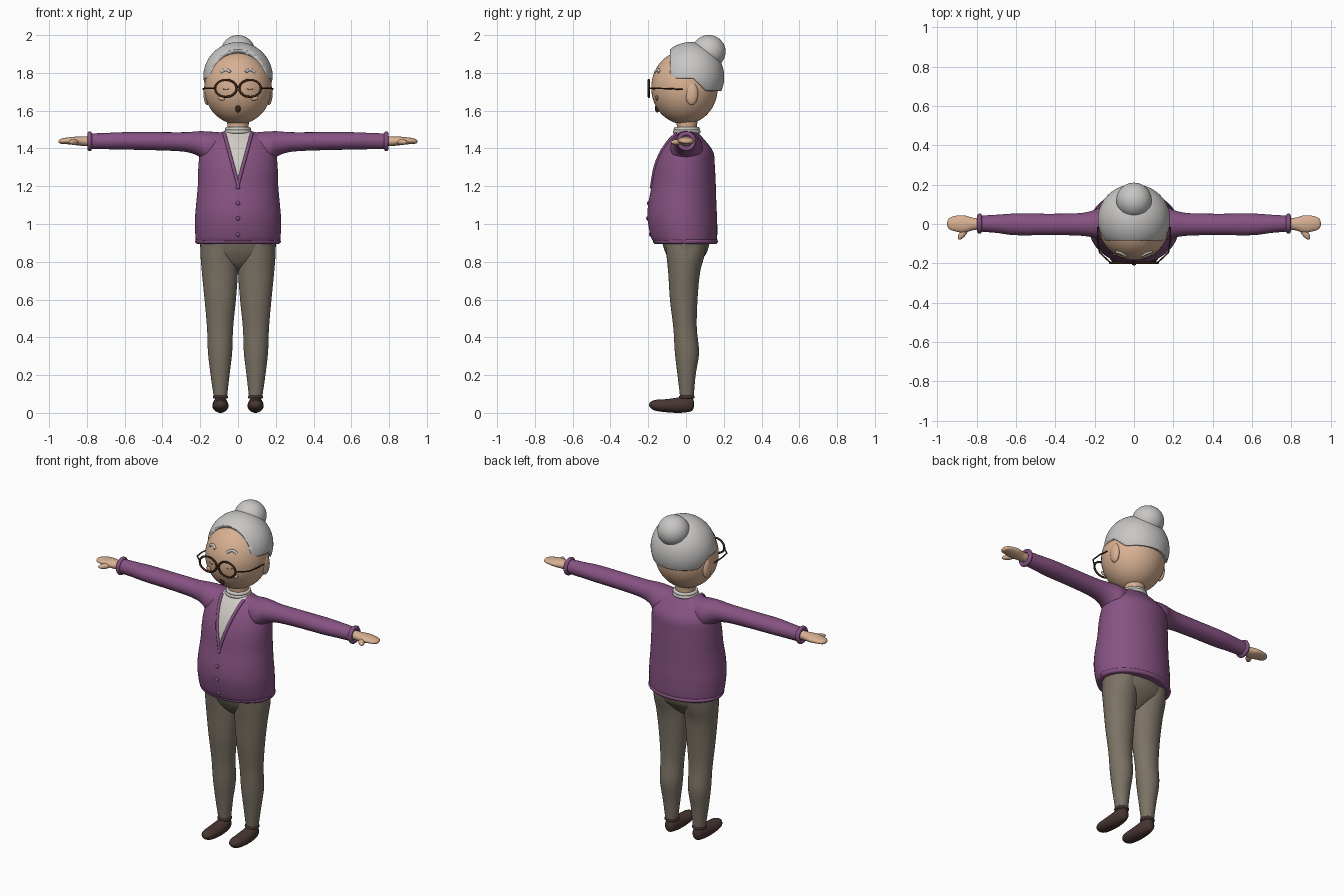
import bpy, bmesh, math
from mathutils import Vector
from mathutils.bvhtree import BVHTree

cube = bpy.data.objects.get("Cube")
if cube:
    bpy.data.objects.remove(cube, do_unlink=True)


def material(name, *rgb):
    mat = bpy.data.materials.new(name)
    mat.use_nodes = True
    mat.diffuse_color = (*rgb, 1)
    mat.node_tree.nodes["Principled BSDF"].inputs["Base Color"].default_value = (*rgb, 1)
    return mat


PURPLE = material("purple wool", .24, .085, .225)
TROUSER = material("taupe cloth", .20, .17, .13)
SKIN = material("skin", .69, .44, .29)
HAIR = material("grey hair", .58, .57, .56)
SHIRT = material("off white shirt", .62, .59, .55)
SHOE = material("dark brown leather", .065, .037, .032)
FRAME = material("brown frame", .045, .018, .008)
LID = material("eyelid crease", .33, .17, .10)


def finish(name, bm, mats, angle=50):
    """Turn a bmesh into a smooth shaded object."""
    bmesh.ops.recalc_face_normals(bm, faces=bm.faces)
    mesh = bpy.data.meshes.new(name)
    bm.to_mesh(mesh)
    bm.free()
    obj = bpy.data.objects.new(name, mesh)
    bpy.context.collection.objects.link(obj)
    for mat in mats:
        mesh.materials.append(mat)
    smooth(obj, angle)
    return obj


def smooth(obj, angle=50):
    bpy.ops.object.select_all(action='DESELECT')
    obj.select_set(True)
    bpy.context.view_layer.objects.active = obj
    bpy.ops.object.shade_smooth_by_angle(angle=math.radians(angle))


def spline(points, steps):
    """Catmull-Rom interpolation through tuples of any length."""
    pts = [points[0], *points, points[-1]]
    out = []
    for a, b, c, d in zip(pts, pts[1:], pts[2:], pts[3:]):
        for s in range(steps):
            t = s / steps
            out.append([q + .5 * t * (r - p + t * (2*p - 5*q + 4*r - s4 + t * (3*(q - r) + s4 - p)))
                        for p, q, r, s4 in zip(a, b, c, d)])
    return out + [list(points[-1])]


def loft(axis, sections, side=1, n=40, steps=5):
    """Ellipse sections (position, centre a, centre b, radius a, radius b) along an axis."""
    bm = bmesh.new()
    rings = []
    for t, ca, cb, ra, rb in spline(sections, steps):
        ring = []
        for i in range(n):
            w = math.tau * i / n
            a, b = ca + ra * math.cos(w), cb + rb * math.sin(w)
            x, y, z = {'x': (t, a, b), 'y': (a, t, b), 'z': (a, b, t)}[axis]
            ring.append(bm.verts.new((x * side, y, z)))
        rings.append(ring)
    for r, s in zip(rings, rings[1:]):
        for i in range(n):
            j = (i + 1) % n
            bm.faces.new((r[i], r[j], s[j], s[i]))
    bm.faces.new(rings[0])
    bm.faces.new(rings[-1])
    return bm


def ball(name, loc, scale, mat, turn=0):
    bm = bmesh.new()
    bmesh.ops.create_uvsphere(bm, u_segments=40, v_segments=24, radius=1)
    obj = finish(name, bm, [mat])
    obj.location, obj.scale = loc, scale
    obj.rotation_euler.z = turn
    return obj


def tube(name, points, radius, mat, closed=False):
    curve = bpy.data.curves.new(name, 'CURVE')
    curve.dimensions = '3D'
    curve.bevel_depth, curve.bevel_resolution = radius, 3
    curve.use_fill_caps = True
    path = curve.splines.new('POLY')
    path.points.add(len(points) - 1)
    for p, co in zip(path.points, points):
        p.co = (*co, 1)
    path.use_cyclic_u = closed
    curve.materials.append(mat)
    obj = bpy.data.objects.new(name, curve)
    bpy.context.collection.objects.link(obj)
    bpy.ops.object.select_all(action='DESELECT')
    obj.select_set(True)
    bpy.context.view_layer.objects.active = obj
    bpy.ops.object.convert(target='MESH')
    smooth(bpy.context.object)


def ellipse(centre, u, v, n=40):
    c, u, v = Vector(centre), Vector(u), Vector(v)
    return [c + u * math.cos(math.tau * i / n) + v * math.sin(math.tau * i / n) for i in range(n)]


def front_of(tree, x, z):
    return tree.ray_cast(Vector((x, -1, z)), Vector((0, 1, 0)))[0]


# Cardigan body, with the shirt cut in as a V
V_LOW, V_SLOPE = 1.21, .27
bm = loft('z', [(.895, 0, -.003, .218, .16), (.93, 0, -.01, .225, .175), (1.02, 0, -.019, .228, .184),
                (1.1, 0, -.02, .222, .181), (1.2, 0, -.012, .213, .17), (1.3, 0, -.006, .21, .159),
                (1.38, 0, .005, .2, .14), (1.44, 0, .003, .17, .1), (1.475, 0, .003, .12, .068),
                (1.495, 0, 0, .06, .048)], n=64)
for s in (1, -1):
    bmesh.ops.bisect_plane(bm, geom=bm.verts[:] + bm.edges[:] + bm.faces[:],
                           plane_co=(0, 0, V_LOW), plane_no=(s, 0, -V_SLOPE))
for f in bm.faces:
    c = f.calc_center_median()
    f.material_index = int(c.y < -.02 and abs(c.x) < (c.z - V_LOW) * V_SLOPE)
torso_tree = BVHTree.FromBMesh(bm)
finish("cardigan_body", bm, [PURPLE, SHIRT])
tube("cardigan_hem", ellipse((0, -.003, .908), (.213, 0, 0), (0, .158, 0), 64), .014, PURPLE)
for s in (1, -1):
    zs = [V_LOW - .02 + i * .018 for i in range(17)]
    tube("neckline_trim", [front_of(torso_tree, s * max(0, z - V_LOW) * V_SLOPE, z) for z in zs],
         .009, PURPLE)
for z in (1.195, 1.11, 1.03, .945):
    ball("button", front_of(torso_tree, 0, z), (.011, .007, .011), PURPLE)

# Neck and shirt collar
finish("neck", loft('z', [(1.45, 0, .005, .055, .05), (1.5, 0, .005, .055, .052),
                          (1.57, 0, .005, .06, .058)]), [SKIN])
for z, r in ((1.488, .064), (1.503, .06)):
    tube("shirt_collar", ellipse((0, .004, z), (r, 0, 0), (0, r, 0)), .01, SHIRT, True)

# Trousers seat
finish("trouser_seat", loft('z', [(.755, 0, -.005, .03, .03), (.79, 0, -.005, .1, .07),
                                  (.84, 0, 0, .185, .105), (.88, 0, 0, .2, .12),
                                  (.92, 0, 0, .2, .13)]), [TROUSER])

for s, tag in ((1, "left"), (-1, "right")):
    # Trouser legs and shoes
    finish(tag + "_trouser_leg",
           loft('z', [(.075, .093, .005, .034, .035), (.2, .095, .003, .05, .048),
                      (.32, .095, .005, .064, .064), (.45, .095, -.005, .069, .062),
                      (.6, .094, -.012, .083, .073), (.74, .096, -.01, .095, .084),
                      (.83, .1, -.003, .098, .1), (.9, .1, 0, .097, .11)], s), [TROUSER])
    finish(tag + "_shoe",
           loft('y', [(-.195, .093, .042, .004, .004), (-.188, .093, .042, .02, .016),
                      (-.16, .093, .04, .037, .029), (-.1, .093, .038, .043, .035),
                      (-.04, .093, .041, .041, .041), (.0, .093, .046, .037, .043),
                      (.03, .093, .046, .028, .036), (.04, .093, .046, .016, .02),
                      (.043, .093, .046, .004, .004)], s), [SHOE])
    tube(tag + "_shoe_collar", ellipse((s * .093, .004, .084), (.032, 0, 0), (0, .033, 0)), .009, SHOE, True)

    # Sleeves and cuffs
    finish(tag + "_sleeve",
           loft('x', [(.09, .005, 1.415, .075, .07), (.16, .003, 1.405, .085, .085),
                      (.21, 0, 1.425, .068, .066), (.28, -.002, 1.434, .057, .052),
                      (.42, -.002, 1.438, .054, .048), (.6, -.002, 1.44, .055, .046),
                      (.7, .001, 1.439, .046, .043), (.79, .002, 1.438, .04, .041)], s), [PURPLE])
    tube(tag + "_cuff", ellipse((s * .785, .002, 1.438), (0, .04, 0), (0, 0, .041)), .012, PURPLE, True)

    # Mitten hands with thumbs
    finish(tag + "_hand",
           loft('x', [(.77, .002, 1.438, .028, .026), (.82, .0, 1.438, .032, .025),
                      (.865, 0, 1.44, .044, .022), (.91, .002, 1.44, .039, .017),
                      (.937, .002, 1.438, .029, .013), (.947, .002, 1.437, .015, .008),
                      (.95, .002, 1.437, .003, .002)], s), [SKIN])
    ball(tag + "_thumb", (s * .868, -.045, 1.433), (.04, .017, .015), SKIN, -s * .95)

# Head and ears
head_loc, head_size = Vector((0, -.008, 1.722)), Vector((.178, .176, .194))
bm = bmesh.new()
bmesh.ops.create_uvsphere(bm, u_segments=48, v_segments=32, radius=1)
bmesh.ops.scale(bm, vec=head_size, verts=bm.verts)
bmesh.ops.translate(bm, vec=head_loc, verts=bm.verts)
face_tree = BVHTree.FromBMesh(bm)
finish("head", bm, [SKIN])

# Hair cap trimmed along the hairline
HAIR_FRONT, TEMPLE, NAPE = -.085, 1.77, 1.705
bm = bmesh.new()
bmesh.ops.create_uvsphere(bm, u_segments=64, v_segments=48, radius=1)
bmesh.ops.scale(bm, vec=(.184, .178, .185), verts=bm.verts)
bmesh.ops.translate(bm, vec=(0, .024, 1.778), verts=bm.verts)
for co, no in (((0, HAIR_FRONT, 0), (0, 1, 0)), ((0, 0, TEMPLE), (0, 0, 1)),
               ((0, 0, NAPE), (0, 0, 1)), ((0, .04, TEMPLE), (0, 1, 1))):
    bmesh.ops.bisect_plane(bm, geom=bm.verts[:] + bm.edges[:] + bm.faces[:], plane_co=co, plane_no=no)


def off_cap(c):
    hairline = max(NAPE, min(TEMPLE, TEMPLE + .04 - c.y))
    return c.y < HAIR_FRONT or c.z < hairline


bmesh.ops.delete(bm, geom=[f for f in bm.faces if off_cap(f.calc_center_median())], context='FACES')
hair = finish("hair_cap", bm, [HAIR])
shell = hair.modifiers.new("thickness", 'SOLIDIFY')
shell.thickness, shell.offset = .03, -1
ball("hair_bun", (0, .12, 1.912), (.09, .09, .088), HAIR)

# Face and glasses
for s, tag in ((1, "left"), (-1, "right")):
    ball(tag + "_ear", (s * .163, .03, 1.69), (.02, .034, .06), SKIN)
    ball(tag + "_cheek", front_of(face_tree, s * .085, 1.668), (.022, .008, .014), SKIN)
    brow = spline([(.04, 1.803), (.054, 1.814), (.072, 1.815), (.09, 1.802)], 4)
    tube(tag + "_eyebrow", [front_of(face_tree, s * x, z) for x, z in brow], .008, HAIR)
    lid = spline([(.045, 1.716), (.062, 1.711), (.08, 1.716)], 4)
    tube(tag + "_closed_eye", [front_of(face_tree, s * x, z) for x, z in lid], .002, LID)
    tube(tag + "_lens_rim", ellipse((s * .064, -.197, 1.718), (.057, 0, 0), (0, 0, .045)), .006, FRAME, True)
    tube(tag + "_temple_arm", [(s * .119, -.197, 1.718), (s * .175, -.145, 1.718),
                               (s * .184, -.08, 1.716), (s * .183, -.015, 1.712)], .004, FRAME)
tube("glasses_bridge", [(-.009, -.197, 1.722), (0, -.198, 1.726), (.009, -.197, 1.722)], .005, FRAME)
ball("mouth", front_of(face_tree, 0, 1.612), (.014, .012, .022), FRAME)
